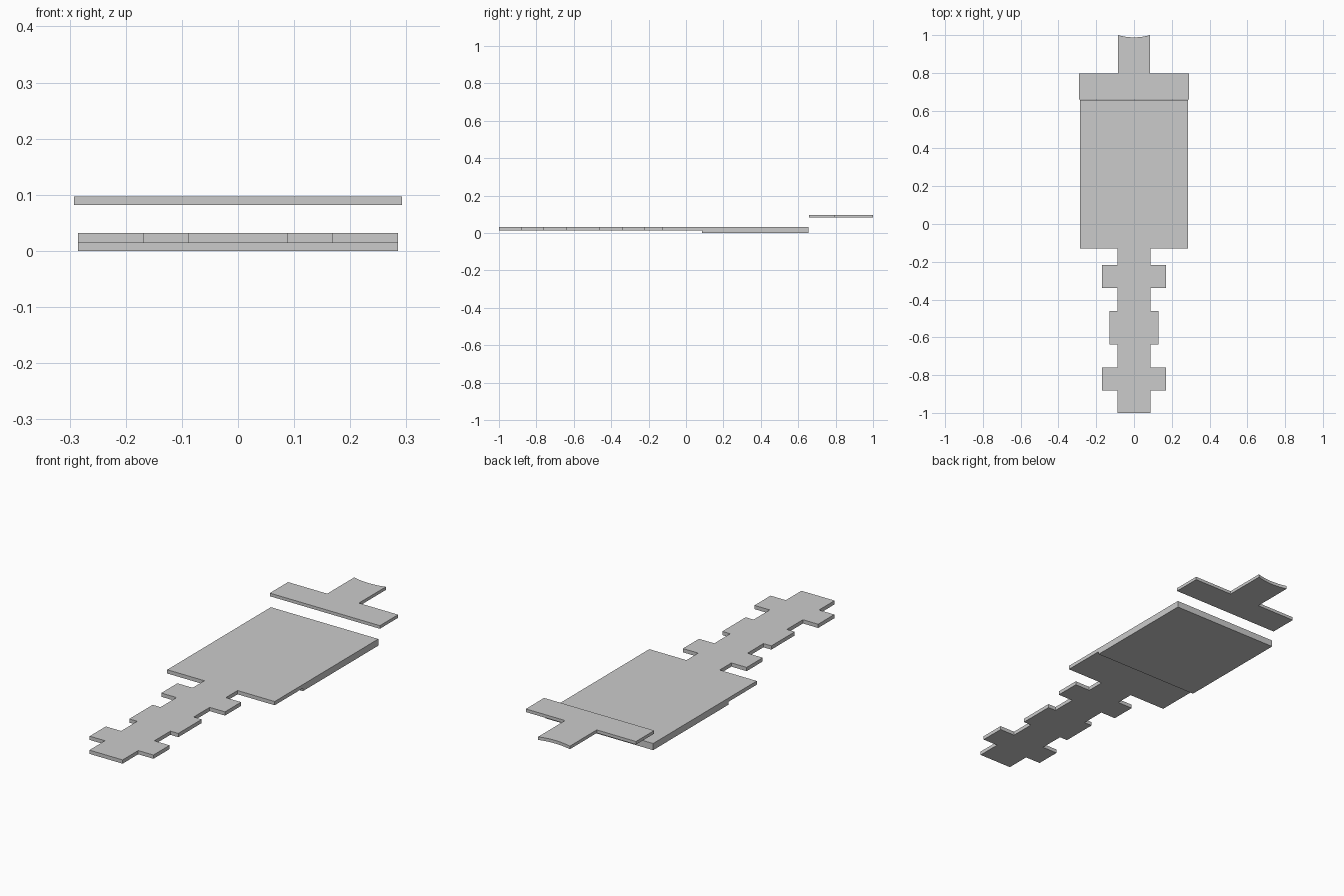
import bpy, bmesh

if "Cube" in bpy.data.objects:
    bpy.data.objects.remove(bpy.data.objects["Cube"])


def plate(name, right_side, left_to_right_end, z0, z1, step=None):
    """Extrude a mirrored outline; optionally thicken it down to z=0 beyond y=step."""
    left_side = [(-x, y) for x, y in reversed(right_side)]
    outline = right_side + left_to_right_end + left_side
    bm = bmesh.new()
    face = bm.faces.new([bm.verts.new((x, y, z0)) for x, y in outline])
    ext = bmesh.ops.extrude_face_region(bm, geom=[face], use_keep_orig=True)
    for v in ext["geom"]:
        if isinstance(v, bmesh.types.BMVert):
            v.co.z = z1
    bmesh.ops.recalc_face_normals(bm, faces=bm.faces[:])
    if step is not None:
        bmesh.ops.bisect_plane(bm, geom=bm.verts[:] + bm.edges[:] + bm.faces[:],
                               plane_co=(0, step, 0), plane_no=(0, 1, 0))
        under = [f for f in bm.faces if f.normal.z < -0.9
                 and f.calc_center_median().y > step]
        ext = bmesh.ops.extrude_face_region(bm, geom=under)
        bmesh.ops.delete(bm, geom=[f for f in under if f.is_valid], context='FACES_ONLY')
        for v in ext["geom"]:
            if isinstance(v, bmesh.types.BMVert):
                v.co.z = 0
        bmesh.ops.dissolve_limit(bm, angle_limit=0.01, verts=bm.verts[:], edges=bm.edges[:])
        bmesh.ops.recalc_face_normals(bm, faces=bm.faces[:])
    mesh = bpy.data.meshes.new(name)
    bm.to_mesh(mesh)
    bm.free()
    obj = bpy.data.objects.new(name, mesh)
    bpy.context.collection.objects.link(obj)
    return obj


# Main plate: narrow stem with three pairs of tabs, widening to a thick body
stem = 0.088
side = [(stem, -1.0)]
for half_width, y0, y1 in ((0.169, -0.882, -0.76), (0.13, -0.638, -0.461),
                           (0.169, -0.34, -0.218)):
    side += [(stem, y0), (half_width, y0), (half_width, y1), (stem, y1)]
side += [(stem, -0.129), (0.285, -0.129), (0.285, 0.656)]
plate("notched_body", side, [], 0.014, 0.032, step=0.085)

# Raised T-shaped plate with a shallow concave tip
tip = 0.084
arc = [(tip * t, 0.988 + 0.012 * t * t) for t in (0.75, 0.5, 0.25, 0, -0.25, -0.5, -0.75)]
plate("raised_tee", [(0.292, 0.658), (0.292, 0.796), (tip, 0.796), (tip, 1.0)],
      arc, 0.082, 0.097)
